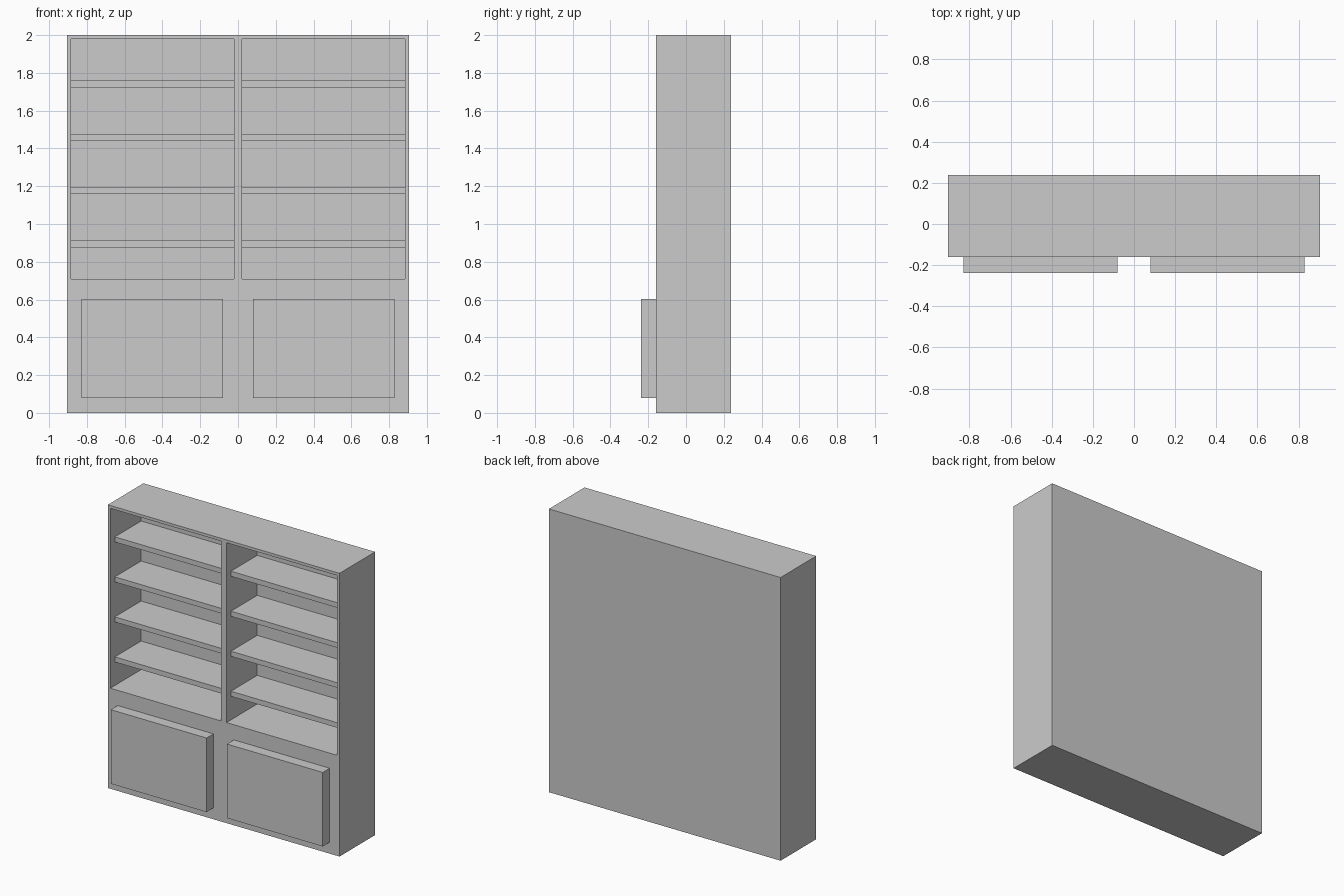
import bpy
import bmesh

if "Cube" in bpy.data.objects:
    bpy.data.objects.remove(bpy.data.objects["Cube"])


def box(name, x, y, z):
    """Add a box spanning the given (min, max) ranges."""
    bm = bmesh.new()
    bmesh.ops.create_cube(bm, size=1)
    for v in bm.verts:
        v.co = [r[0] if c < 0 else r[1] for c, r in zip(v.co, (x, y, z))]
    mesh = bpy.data.meshes.new(name)
    bm.to_mesh(mesh)
    bm.free()
    obj = bpy.data.objects.new(name, mesh)
    bpy.context.collection.objects.link(obj)
    return obj


FRONT, BACK, DOOR_FRONT = -0.16, 0.237, -0.237
RECESS_BACK = 0.183
BAY = (0.022, 0.885)

# Solid cabinet body
body = box("cabinet_body", (-0.905, 0.905), (FRONT, BACK), (0, 2))

for side, s in (("left", -1), ("right", 1)):
    def span(a, b):
        return tuple(sorted((s * a, s * b)))

    # Open shelf bay cut into the upper body
    cutter = box(f"{side}_bay_cutter", span(*BAY), (FRONT - 0.1, RECESS_BACK), (0.71, 1.98))
    cutter.hide_render = True
    cutter.hide_viewport = True
    cutter.display_type = 'WIRE'
    cut = body.modifiers.new(f"{side}_bay", 'BOOLEAN')
    cut.operation = 'DIFFERENCE'
    cut.solver = 'EXACT'
    cut.object = cutter

    # Shelves, set back slightly from the front
    for i in range(4):
        z = 0.876 + i * 0.2825
        box(f"{side}_shelf_{i + 1}", span(*BAY), (FRONT + 0.05, RECESS_BACK), (z, z + 0.036))

    # Raised cupboard door
    box(f"{side}_door", span(0.08, 0.828), (DOOR_FRONT, FRONT), (0.08, 0.603))
